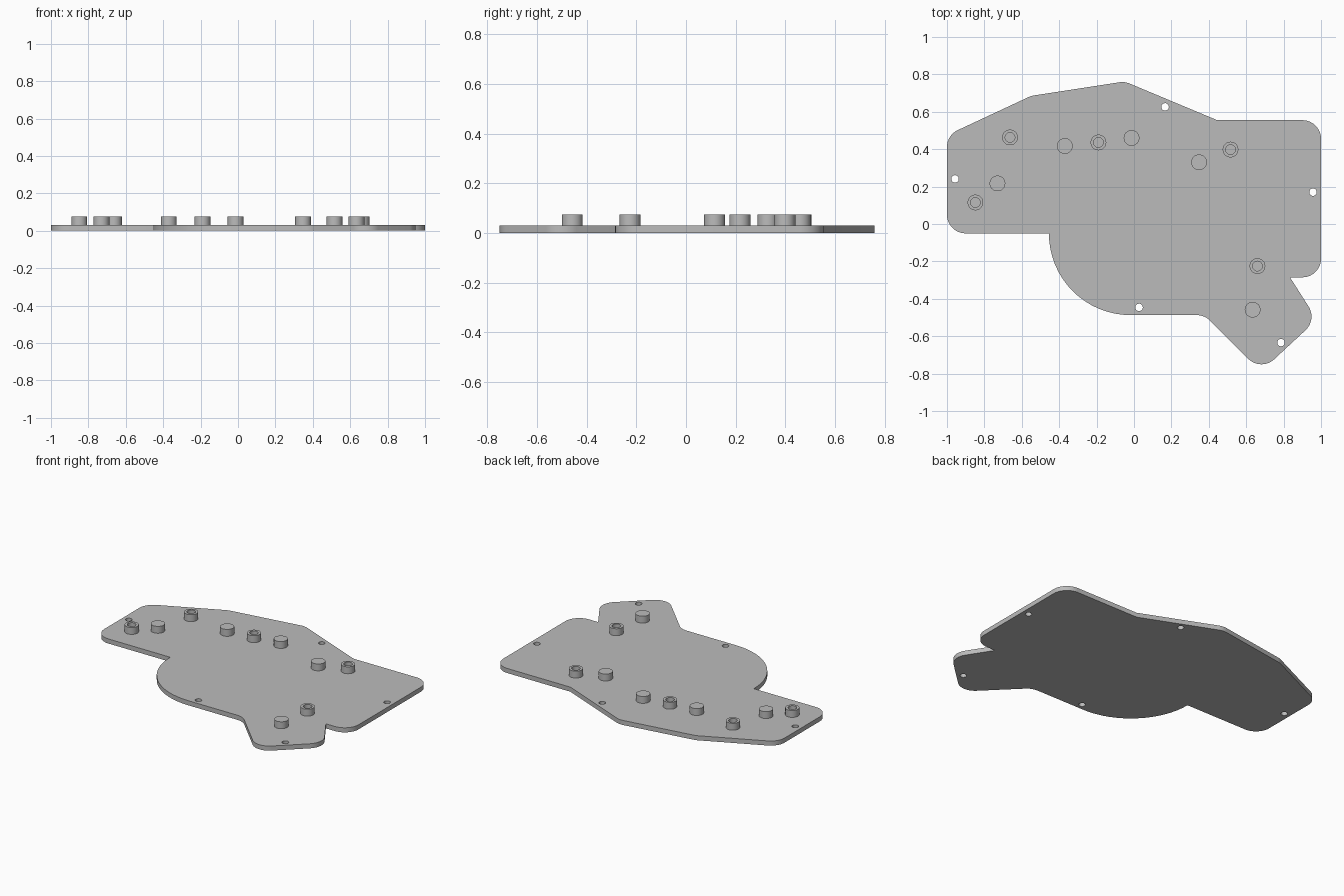
import bpy
from math import sin, cos, pi, tan, ceil
from mathutils import Vector

cube = bpy.data.objects.get("Cube")
if cube:
    bpy.data.objects.remove(cube, do_unlink=True)

PLATE, TOP = 0.03, 0.075

grey = bpy.data.materials.new("light grey")
grey.use_nodes = True
grey.diffuse_color = (0.5, 0.5, 0.5, 1)
grey.node_tree.nodes["Principled BSDF"].inputs["Base Color"].default_value = grey.diffuse_color


def circle(x, y, r, n=32):
    return [(x + r * cos(2 * pi * i / n), y + r * sin(2 * pi * i / n)) for i in range(n)]


def rounded(corners):
    """Outline from (x, y, radius) corners, each replaced by a tangent arc."""
    out = []
    for i, (x, y, r) in enumerate(corners):
        p = Vector((x, y))
        if r == 0:
            out.append(p)
            continue
        a = (Vector(corners[i - 1][:2]) - p).normalized()
        b = (Vector(corners[(i + 1) % len(corners)][:2]) - p).normalized()
        half = a.angle(b) / 2
        centre = p + (a + b).normalized() * r / sin(half)
        start = p + a * r / tan(half) - centre
        end = p + b * r / tan(half) - centre
        sweep = start.angle_signed(end)
        n = max(2, ceil(abs(sweep) / 0.1))
        for k in range(n + 1):
            t = -sweep * k / n
            out.append(centre + Vector((start.x * cos(t) - start.y * sin(t),
                                        start.x * sin(t) + start.y * cos(t))))
    return out


def slab(name, loops, z0, z1):
    """Flat filled shape; loops after the first are holes."""
    curve = bpy.data.curves.new(name, "CURVE")
    curve.dimensions = "2D"
    curve.fill_mode = "BOTH"
    curve.extrude = (z1 - z0) / 2
    for loop in loops:
        s = curve.splines.new("POLY")
        s.points.add(len(loop) - 1)
        for point, (x, y) in zip(s.points, loop):
            point.co = (x, y, 0, 1)
        s.use_cyclic_u = True
    ob = bpy.data.objects.new(name, curve)
    bpy.context.collection.objects.link(ob)
    ob.location.z = (z0 + z1) / 2
    bpy.ops.object.select_all(action="DESELECT")
    ob.select_set(True)
    bpy.context.view_layer.objects.active = ob
    bpy.ops.object.convert(target="MESH")
    ob = bpy.context.object
    ob.data.materials.clear()
    ob.data.materials.append(grey)
    bpy.ops.object.shade_smooth_by_angle()
    return ob


# Base plate outline, counter-clockwise from the left front corner
outline = rounded([
    (-1, -0.05, 0.1), (-0.455, -0.05, 0), (-0.455, -0.487, 0.436),
    (0.377, -0.487, 0.1), (0.679, -0.789, 0.1), (0.978, -0.511, 0.1),
    (0.834, -0.285, 0), (1, -0.285, 0.1), (1, 0.555, 0.1),
    (0.445, 0.555, 0), (-0.05, 0.762, 0.1), (-0.55, 0.685, 0.1), (-1, 0.475, 0.1),
])
screw_holes = [(-0.957, 0.241), (0.166, 0.626), (0.957, 0.17), (0.027, -0.446), (0.786, -0.634)]
slab("base_plate", [outline] + [circle(x, y, 0.02) for x, y in screw_holes], 0, PLATE)

# Solid pegs
for x, y in [(-0.37, 0.417), (-0.013, 0.46), (0.348, 0.33), (-0.73, 0.217), (0.634, -0.458)]:
    slab("solid_peg", [circle(x, y, 0.042)], PLATE, TOP)

# Hollow pegs
for x, y in [(-0.663, 0.463), (-0.19, 0.436), (0.516, 0.398), (-0.848, 0.115), (0.66, -0.225)]:
    slab("hollow_peg", [circle(x, y, 0.042), circle(x, y, 0.026)], PLATE, TOP)
